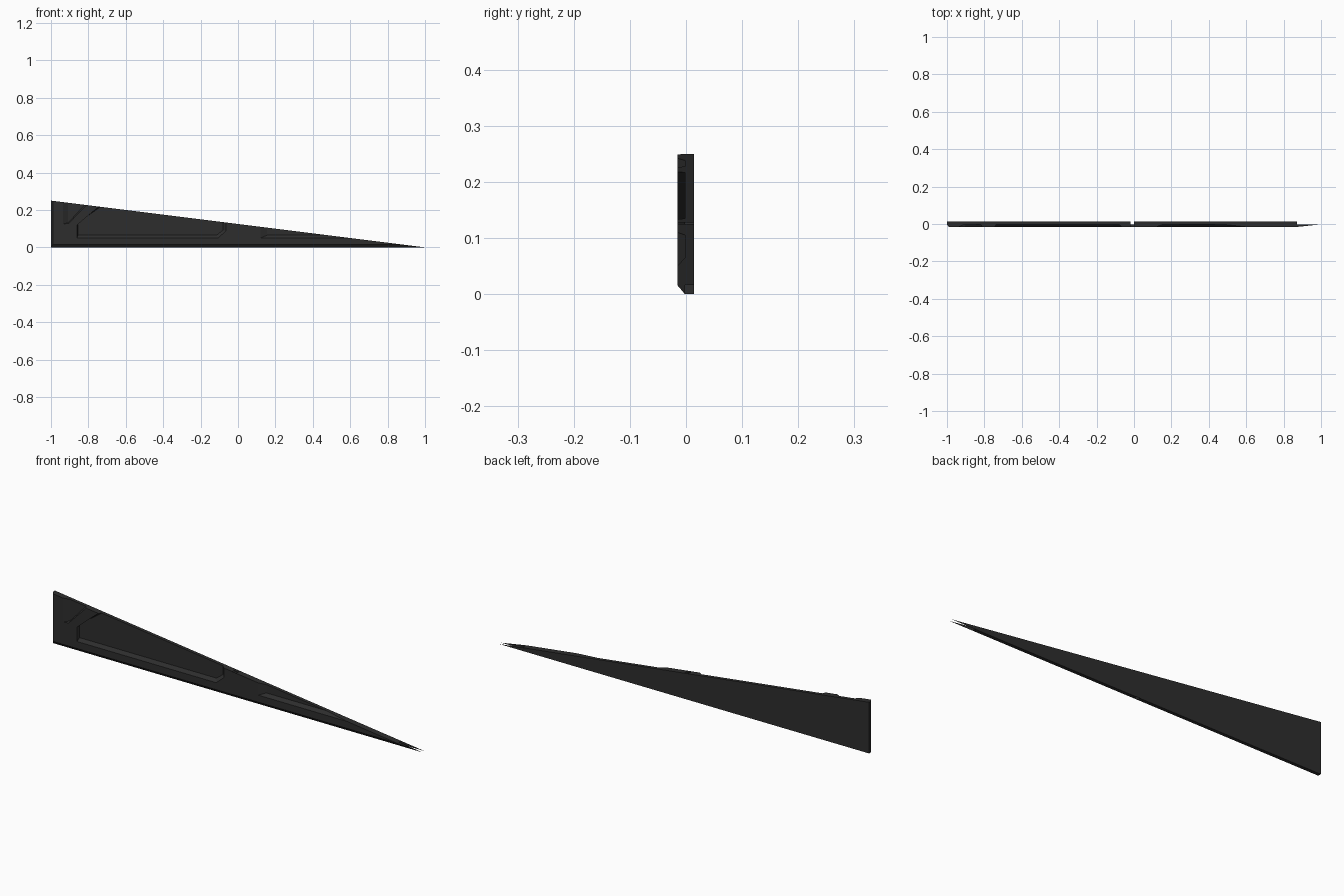
import bpy, bmesh

if "Cube" in bpy.data.objects:
    bpy.data.objects.remove(bpy.data.objects["Cube"])

mat = bpy.data.materials.new("charcoal")
mat.diffuse_color = (0.027, 0.027, 0.027, 1)
mat.use_nodes = True
mat.node_tree.nodes["Principled BSDF"].inputs["Base Color"].default_value = mat.diffuse_color

FRONT, FLOOR, BACK = -0.0155, -0.002, 0.0145


def slope(x):
    """Height of the sloping top edge at x."""
    return 0.125 * (1 - x)


def on_slope(x):
    return (x, slope(x))


def loft(name, front, y_front, rear, y_rear, skip=(), rear_cap=False):
    """Join two matching outlines (counter-clockwise from the front); skip leaves rim gaps."""
    bm = bmesh.new()
    a = [bm.verts.new((x, y_front, z)) for x, z in front]
    b = [bm.verts.new((x, y_rear, z)) for x, z in rear]
    n = len(a)
    bm.faces.new(a)
    if rear_cap:
        bm.faces.new(b[::-1])
    for i in range(n):
        j = (i + 1) % n
        if i not in skip:
            bm.faces.new((b[i], b[j], a[j], a[i]))
    mesh = bpy.data.meshes.new(name)
    bm.to_mesh(mesh)
    bm.free()
    mesh.materials.append(mat)
    ob = bpy.data.objects.new(name, mesh)
    bpy.context.collection.objects.link(ob)
    return ob


# thin triangular back panel, its rim open at the middle seam and the tip
tri = [(-1, 0), (-0.02, 0), (0, 0), (0.872, 0), (1, 0),
       on_slope(0.872), on_slope(0), on_slope(-0.02), (-1, 0.25)]
loft("back_panel", tri, FLOOR, tri, BACK, skip=(1, 3, 4, 6), rear_cap=True)

# raised frame: (front point, matching point on the recessed floor)
pairs = [
    ((-0.99, 0.016), (-1, 0)),
    ((-0.02, 0.016), (-0.02, 0)),
    ((0.872, 0.016), (1, 0)),
    (on_slope(0.6), on_slope(0.48)),
    ((0.12, 0.05), (0.155, 0.065)),          # right recess
    (on_slope(0.12), on_slope(0.155)),
    (on_slope(0), on_slope(0)),              # middle post with seam
    (on_slope(-0.02), on_slope(-0.02)),
    (on_slope(-0.065), on_slope(-0.08)),
    ((-0.065, 0.087), (-0.08, 0.092)),       # left recess
    ((-0.107, 0.05), (-0.115, 0.065)),
    ((-0.86, 0.05), (-0.855, 0.065)),
    ((-0.86, 0.12), (-0.855, 0.132)),
    (on_slope(-0.745), on_slope(-0.735)),    # diagonal brace
    (on_slope(-0.81), on_slope(-0.82)),
    ((-0.905, 0.128), (-0.9, 0.14)),
    ((-0.936, 0.125), (-0.908, 0.132)),      # corner pocket
    (on_slope(-0.936), on_slope(-0.908)),
    (on_slope(-0.99), (-1, 0.25)),
]
loft("raised_frame", [p[0] for p in pairs], FRONT, [p[1] for p in pairs], FLOOR, skip=(6,))
